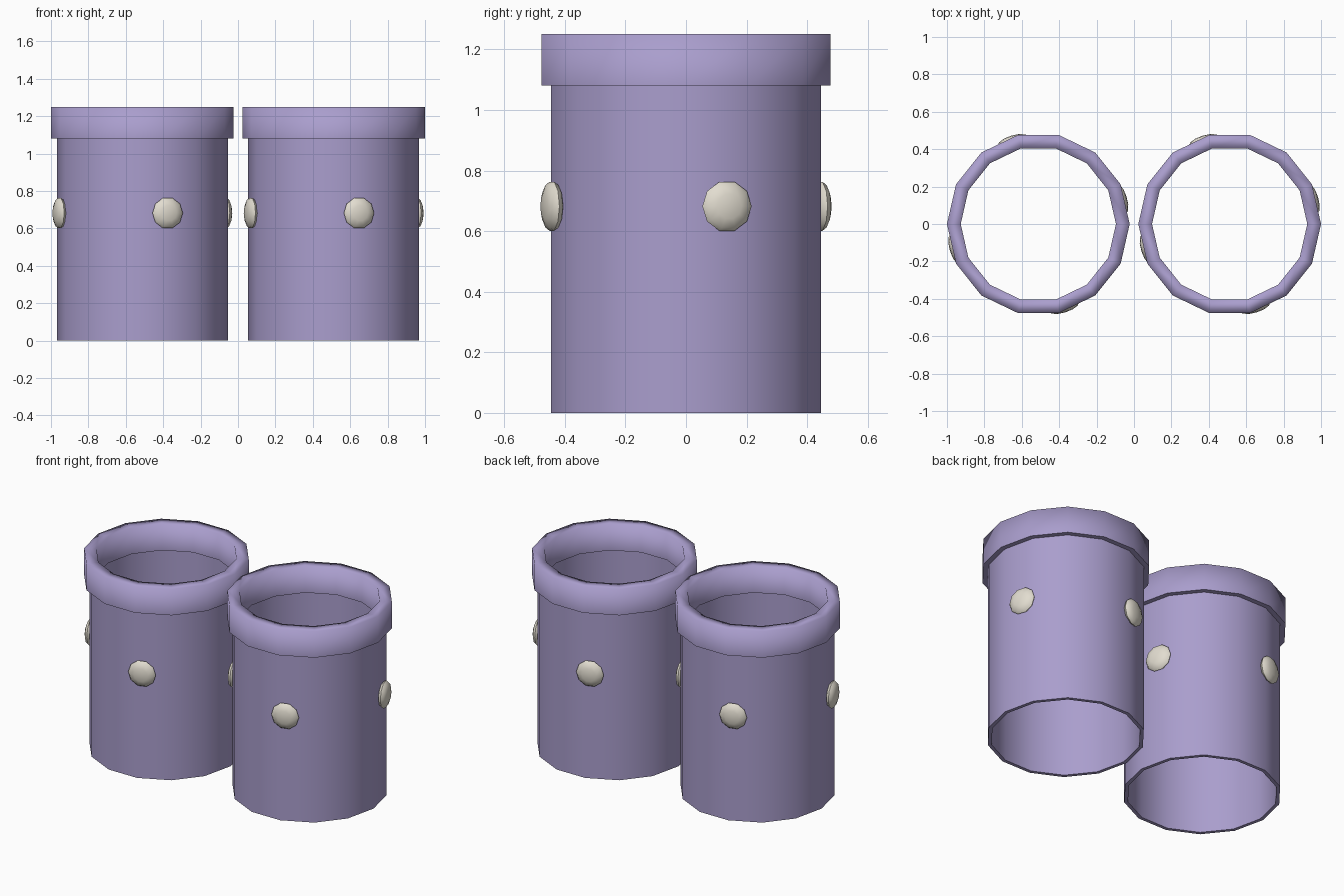
import bpy, bmesh
from math import cos, sin, pi, radians
from mathutils import Matrix

if "Cube" in bpy.data.objects:
    bpy.data.objects.remove(bpy.data.objects["Cube"])

SIDES = 14


def material(name, rgb):
    m = bpy.data.materials.new(name)
    m.diffuse_color = (*rgb, 1)
    m.use_nodes = True
    m.node_tree.nodes["Principled BSDF"].inputs["Base Color"].default_value = m.diffuse_color
    return m


PURPLE = material("purple", (0.40, 0.34, 0.61))
CREAM = material("cream", (0.76, 0.72, 0.63))


def finish(name, bm, mat, loc, sharp_angle):
    bmesh.ops.recalc_face_normals(bm, faces=bm.faces)
    for f in bm.faces:
        f.smooth = True
    for e in bm.edges:
        e.smooth = e.calc_face_angle(0) < radians(sharp_angle)
    mesh = bpy.data.meshes.new(name)
    bm.to_mesh(mesh)
    bm.free()
    mesh.materials.append(mat)
    ob = bpy.data.objects.new(name, mesh)
    ob.location = loc
    bpy.context.collection.objects.link(ob)
    return ob


def ring(name, r_out, r_in, z0, z1, x, round_top=False):
    """Hollow 14-sided ring swept from a rectangular profile."""
    bm = bmesh.new()
    profile = [(r_out, z0), (r_out, z1), (r_in, z1), (r_in, z0)]
    loops = [[bm.verts.new((r * cos(2 * pi * k / SIDES), r * sin(2 * pi * k / SIDES), z))
              for r, z in profile] for k in range(SIDES)]
    for k in range(SIDES):
        a, b = loops[k], loops[(k + 1) % SIDES]
        for i in range(4):
            j = (i + 1) % 4
            bm.faces.new((a[i], b[i], b[j], a[j]))
    ob = finish(name, bm, PURPLE, (x, 0, 0), 40)
    if round_top:
        # soft shading over the top of the lip, crisp underside
        for e in ob.data.edges:
            if all(ob.data.vertices[v].co.z > z1 - 0.001 for v in e.vertices):
                e.use_edge_sharp = False


def stud(name, x, angle):
    """Flattened ball lying against the tube wall."""
    bm = bmesh.new()
    bmesh.ops.create_uvsphere(bm, u_segments=10, v_segments=6, radius=1)
    bm.transform(Matrix.Rotation(angle, 4, 'Z') @ Matrix.Rotation(pi / 2, 4, 'Y')
                 @ Matrix.Diagonal((0.085, 0.085, 0.031, 1)))
    finish(name, bm, CREAM, (x + 0.463 * cos(angle), 0.463 * sin(angle), 0.682), 60)


for side, x in (("left", -0.5115), ("right", 0.5115)):
    # open tube and thick lip
    ring(side + "_tube", 0.457, 0.435, 0, 1.10, x)
    ring(side + "_rim", 0.4885, 0.415, 1.08, 1.25, x, round_top=True)
    # four studs around each tube
    for k in range(4):
        stud(f"{side}_stud_{k + 1}", x, radians(17 + 90 * k))
